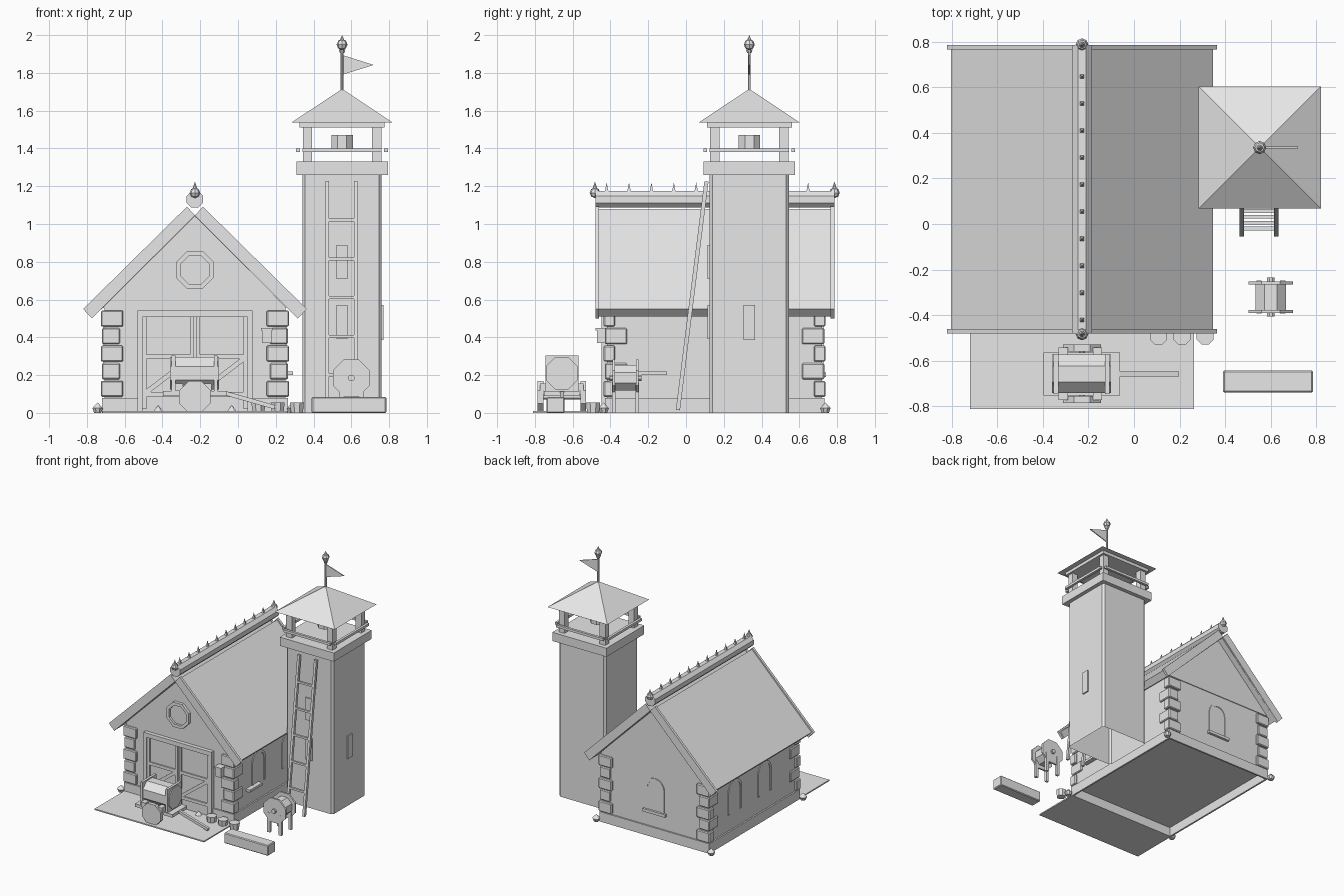
import bpy, bmesh, math
from mathutils import Vector, Matrix

cube = bpy.data.objects.get("Cube")
if cube:
    bpy.data.objects.remove(cube, do_unlink=True)

grey = bpy.data.materials.new("plain_grey")
grey.use_nodes = True
grey.diffuse_color = (0.8, 0.8, 0.8, 1)
grey.node_tree.nodes["Principled BSDF"].inputs["Base Color"].default_value = (0.8, 0.8, 0.8, 1)


def finish(name, bm):
    bmesh.ops.recalc_face_normals(bm, faces=bm.faces)
    mesh = bpy.data.meshes.new(name)
    bm.to_mesh(mesh)
    bm.free()
    mesh.materials.append(grey)
    ob = bpy.data.objects.new(name, mesh)
    bpy.context.collection.objects.link(ob)
    return ob


def block(name, centre, size, rot=None, bevel=0):
    bm = bmesh.new()
    bmesh.ops.create_cube(bm, size=1)
    bmesh.ops.scale(bm, vec=size, verts=bm.verts)
    if bevel:
        bmesh.ops.bevel(bm, geom=bm.edges[:], offset=bevel, segments=1, affect='EDGES')
    ob = finish(name, bm)
    ob.matrix_world = Matrix.Translation(centre) @ (rot or Matrix()).to_4x4()
    return ob


def box(name, x0, x1, y0, y1, z0, z1, bevel=0):
    return block(name, ((x0 + x1) / 2, (y0 + y1) / 2, (z0 + z1) / 2),
                 (x1 - x0, y1 - y0, z1 - z0), None, bevel)


def bar(name, a, b, w, d):
    """Square bar from a to b."""
    a, b = Vector(a), Vector(b)
    rot = (b - a).to_track_quat('Z', 'Y').to_matrix()
    return block(name, (a + b) / 2, (w, d, (b - a).length), rot)


def prism(name, pts, axis, a, b):
    """Extrude a profile in (x,z) along y, or in (y,z) along x."""
    bm = bmesh.new()
    place = (lambda p: (p[0], a, p[1])) if axis == 'y' else (lambda p: (a, p[0], p[1]))
    face = bm.faces.new([bm.verts.new(place(p)) for p in pts])
    out = bmesh.ops.extrude_face_region(bm, geom=[face])
    move = (0, b - a, 0) if axis == 'y' else (b - a, 0, 0)
    bmesh.ops.translate(bm, vec=move, verts=[v for v in out["geom"] if isinstance(v, bmesh.types.BMVert)])
    return finish(name, bm)


def ngon(cx, cz, r, n=8):
    return [(cx + r * math.cos(math.tau * (i + .5) / n), cz + r * math.sin(math.tau * (i + .5) / n))
            for i in range(n)]


def cone(name, x, y, z0, z1, r0, r1, n=8):
    bm = bmesh.new()
    bmesh.ops.create_cone(bm, cap_ends=True, segments=n, radius1=r0, radius2=r1, depth=z1 - z0,
                          matrix=Matrix.Translation((x, y, (z0 + z1) / 2)) @ Matrix.Rotation(math.pi / n, 4, 'Z'))
    return finish(name, bm)


def ball(name, x, y, z, r):
    bm = bmesh.new()
    bmesh.ops.create_uvsphere(bm, u_segments=8, v_segments=4, radius=r,
                              matrix=Matrix.Translation((x, y, z)))
    return finish(name, bm)


# Forecourt, open plinth and hall walls
CX, FRONT, BACK = -.228, -.418, .72
box("forecourt", CX - .49, CX + .49, -.81, -.43, 0, .01)
for s in (-1, 1):
    px = sorted((CX + s * .492, CX + s * .478))
    box("plinth_side", *px, FRONT - .012, BACK + .012, 0, .08)
for y in (FRONT - .012, BACK - .002):
    box("plinth_end", CX - .478, CX + .478, y, y + .014, 0, .08)
box("hall_walls", CX - .48, CX + .48, FRONT, BACK, .075, .56)
prism("gable", [(CX + .487, .555), (CX, 1.047), (CX - .487, .555)], 'y', FRONT - .006, BACK + .006)

# Corner stones, alternating long and short, and corner feet
for sx in (-1, 1):
    for y, sy in ((FRONT, -1), (BACK, 1)):
        x = CX + sx * .48
        for i in range(5):
            z = .085 + i * .093
            lx, ly, out = (.118, .06, .018) if i % 2 == 0 else (.095, .118, .012)
            xs = sorted((x + sx * out, x - sx * (lx - out)))
            ys = sorted((y + sy * out, y - sy * (ly - out)))
            box("corner_stone", *xs, *ys, z, z + .085, .006)
        fx, fy = CX + sx * .515, y + sy * .018
        cone("corner_foot", fx, fy, 0, .025, .02, .03)
        cone("corner_foot_tip", fx, fy, .025, .055, .03, 0)
    cone("door_stop", CX + sx * .195, -.455, .01, .04, .026, 0)

# Roof slabs, barge boards and ridge
for s in (-1, 1):
    def side(pts):
        return [(CX + s * dx, z) for dx, z in pts]
    prism("roof_slab", side([(.575, .55), (.04, 1.08), (0, 1.04), (.535, .51)]), 'y', -.465, .775)
    for y in (-.48, .765):
        prism("barge_board", side([(.592, .55), (.042, 1.092), (0, 1.045), (.545, .5)]), 'y', y, y + .02)
prism("ridge_roll", ngon(CX, 1.13, .047), 'y', -.48, .785)
for i in range(10):
    cone("ridge_spike", CX, -.42 + i * .1185, 1.165, 1.22, .015, 0, 4)
for y in (-.482, .786):
    ball("ridge_finial", CX, y, 1.165, .028)
    cone("finial_tip", CX, y, 1.18, 1.225, .016, 0)

# Round gable window
outer, inner = ngon(CX, .757, .108), ngon(CX, .757, .082)
for i in range(8):
    j = (i + 1) % 8
    prism("round_window_frame", [outer[i], outer[j], inner[j], inner[i]], 'y', FRONT - .03, FRONT)
prism("round_window_pane", inner, 'y', FRONT - .012, FRONT)

# Double doors
for x in (CX - .291, CX + .291):
    box("door_jamb", x - .014, x + .014, FRONT - .03, FRONT, .01, .54)
box("door_lintel", CX - .305, CX + .305, FRONT - .031, FRONT, .507, .542)
for x0 in (CX - .277, CX + .007):
    x1 = x0 + .27
    box("door_leaf", x0, x1, FRONT - .012, FRONT, .02, .507)
    for z in (.085, .285):
        box("door_rail", x0, x1, FRONT - .022, FRONT, z, z + .025)
    for x in (x0, x1 - .02):
        box("door_stile", x, x + .02, FRONT - .022, FRONT, .02, .507)
    bar("door_brace", (x0 + .02, FRONT - .015, .11), (x1 - .02, FRONT - .015, .285), .014, .025)
box("wall_lamp", .127, .177, -.472, FRONT, .37, .435)
box("wall_lamp_cap", .122, .182, -.478, FRONT, .435, .45)


# Arched windows
def arch(c, r, low, spring):
    return [(c - r, low)] + [(c - r * math.cos(math.pi * i / 8), spring + r * math.sin(math.pi * i / 8))
                             for i in range(9)] + [(c + r, low)]


def arched_window(c, axis, wall, s):
    out, pane = arch(c, .085, .21, .39), arch(c, .066, .21, .39)
    for i in range(len(out) - 1):
        prism("window_arch", [out[i], out[i + 1], pane[i + 1], pane[i]], axis, wall - s * .005, wall + s * .007)
    prism("window_pane", pane, axis, wall - s * .005, wall + s * .002)


for s, centres in ((1, (-.1, .28)), (-1, (.01, .39))):
    for y in centres:
        arched_window(y, 'x', CX + s * .48, s)
arched_window(CX, 'y', BACK, 1)
box("back_window_sill", CX - .1, CX + .1, BACK, BACK + .02, .19, .213)
box("wall_bracket", .25, .29, -.26, -.1, .2, .22)

# Tower shaft, open below with chamfered corners, and its slit windows
TX, TY = .551, .335
c, h = .195, .21
bm = bmesh.new()
ring = [(-c, -h), (c, -h), (h, -c), (h, c), (c, h), (-c, h), (-h, c), (-h, -c)]
base = bm.faces.new([bm.verts.new((TX + x, TY + y, 0)) for x, y in ring])
top = bmesh.ops.extrude_face_region(bm, geom=[base])
bmesh.ops.translate(bm, vec=(0, 0, 1.28), verts=[v for v in top["geom"] if isinstance(v, bmesh.types.BMVert)])
bottom = [f for f in bm.faces if f.calc_center_median().z < .01]
bmesh.ops.delete(bm, geom=bottom, context='FACES_ONLY')
finish("tower_shaft", bm)
for z in (.39, .71):
    box("slit_window", TX - .03, TX + .03, TY - .22, TY - .2, z, z + .18)
box("slit_window_side", TX + .2, TX + .22, TY - .03, TY + .03, .385, .57)

# Belfry
box("tower_cap", TX - .242, TX + .242, TY - .242, TY + .242, 1.26, 1.33)
for sx in (-1, 1):
    for sy in (-1, 1):
        px, py = TX + sx * .183, TY + sy * .183
        box("belfry_post", px - .025, px + .025, py - .025, py + .025, 1.33, 1.53)
    box("belfry_rail", TX - .21, TX + .21, TY + sx * .233 - .01, TY + sx * .233 + .01, 1.38, 1.4)
    box("belfry_rail", TX + sx * .233 - .01, TX + sx * .233 + .01, TY - .21, TY + .21, 1.38, 1.4)
cone("bell", TX, TY, 1.39, 1.47, .062, .062)
box("tower_eave", TX - .225, TX + .225, TY - .225, TY + .225, 1.512, 1.54)
cone("tower_roof", TX, TY, 1.537, 1.715, .268 * math.sqrt(2), 0, 4)

# Flag pole
cone("flag_pole", TX, TY, 1.69, 1.94, .008, .008)
prism("flag", [(TX, 1.895), (TX + .167, 1.842), (TX, 1.79)], 'y', TY - .004, TY + .004)
cone("pole_collar", TX, TY, 1.905, 1.925, .012, .02)
ball("pole_finial", TX, TY, 1.95, .029)
cone("pole_tip", TX, TY, 1.965, 2.0, .017, 0)

# Ladder
low, high = Vector((0, -.043, .015)), Vector((0, .108, 1.225))
for x in (.473, .623):
    bar("ladder_rail", low + Vector((x, 0, 0)), high + Vector((x, 0, 0)), .02, .022)
for z in (.2, .405, .61, .815, 1.02):
    p = low.lerp(high, (z - low.z) / (high.z - low.z))
    box("ladder_rung", .473, .623, p.y - .008, p.y + .008, z - .008, z + .008)

# Hose reel, trough and buckets
prism("reel_drum", ngon(.6, .185, .073), 'y', -.38, -.26)
prism("reel_axle", ngon(.6, .185, .018), 'y', -.405, -.235)
for y in (-.39, -.265):
    prism("reel_disc", ngon(.6, .185, .105), 'y', y, y + .014)
    for x in (.548, .652):
        box("reel_leg", x - .012, x + .012, y - .003, y + .017, 0, .16)
box("trough", .39, .785, -.738, -.643, 0, .085, .006)
for x in (.108, .21, .312):
    cone("bucket", x, -.492, 0, .055, .034, .04)

# Water cart
CY = -.657
box("cart_bed", -.397, -.062, CY - .094, CY + .094, .09, .115)
for x in (-.31, -.16):
    box("cart_cradle", x - .02, x + .02, CY - .115, CY + .115, .115, .155)
prism("cart_axle", ngon(CX, .085, .014), 'y', CY - .12, CY + .12)
for y in (CY - .128, CY + .098):
    prism("cart_wheel", ngon(CX, .085, .09), 'y', y, y + .03)
prism("cart_tank", ngon(CY, .21, .092), 'x', -.36, -.1)
for x in (-.352, -.128):
    box("tank_frame", x, x + .02, CY - .088, CY + .088, .115, .303)
bar("cart_pole", (-.07, CY, .105), (.195, CY, .03), .022, .022)
